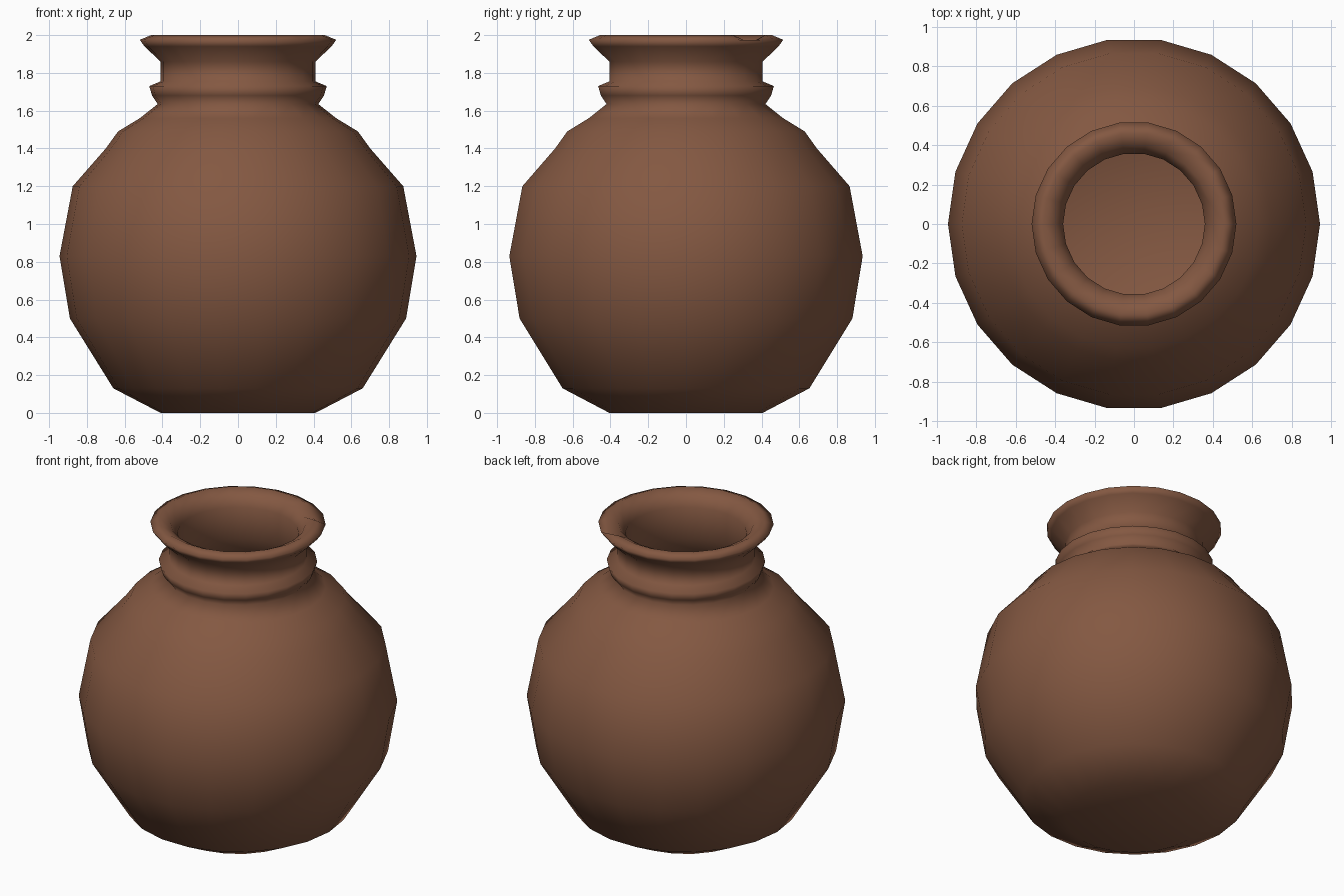
import bpy
import bmesh
from math import radians, cos, sin, tau
from mathutils import Vector

cube = bpy.data.objects.get("Cube")
if cube:
    bpy.data.objects.remove(cube, do_unlink=True)

SIDES = 22

# Brown fired clay
clay = bpy.data.materials.new("brown clay")
clay.use_nodes = True
color = (0.23, 0.098, 0.054, 1.0)
clay.diffuse_color = color
shader = next(n for n in clay.node_tree.nodes if n.type == "BSDF_PRINCIPLED")
shader.inputs["Base Color"].default_value = color
shader.inputs["Roughness"].default_value = 0.9

# Profile sections as (radius, height)
outer_body = [(0, 0), (.41, 0), (.66, .13), (.89, .5), (.945, .83),
              (.875, 1.2), (.7, 1.4), (.635, 1.49), (.52, 1.56), (.425, 1.635)]
neck_band = [(.455, 1.68), (.47, 1.73), (.41, 1.755)]
flared_lip = [(.41, 1.86), (.495, 1.94), (.52, 1.975), (.46, 2), (.4, 1.97)]
inner_wall = [(.36, 1.91), (.37, 1.7), (.44, 1.56), (.58, 1.43), (.8, 1.17),
              (.87, .83), (.82, .52), (.6, .19), (.38, .08), (0, .06)]
profile = outer_body + neck_band + flared_lip + inner_wall

# Revolve the profile into a hollow pot
bm = bmesh.new()
verts = [bm.verts.new((r, 0, z)) for r, z in profile]
edges = [bm.edges.new(pair) for pair in zip(verts, verts[1:])]
bmesh.ops.spin(bm, geom=verts + edges, cent=(0, 0, 0), axis=(0, 0, 1),
               angle=tau, steps=SIDES, use_merge=False)
bmesh.ops.remove_doubles(bm, verts=bm.verts[:], dist=0.0005)
bmesh.ops.recalc_face_normals(bm, faces=bm.faces[:])

# Small dent in the top of the rim, at the back left
angle = 3 * tau / SIDES
spot = Vector((.46 * cos(angle), .46 * sin(angle), 2))
dent = min(bm.verts, key=lambda v: (v.co - spot).length)
dent.co.z -= 0.045

mesh = bpy.data.meshes.new("clay_pot")
bm.to_mesh(mesh)
bm.free()
mesh.materials.append(clay)
pot = bpy.data.objects.new("clay_pot", mesh)
bpy.context.collection.objects.link(pot)

# Soft shading all over
bpy.context.view_layer.objects.active = pot
pot.select_set(True)
bpy.ops.object.shade_smooth_by_angle(angle=radians(170))
